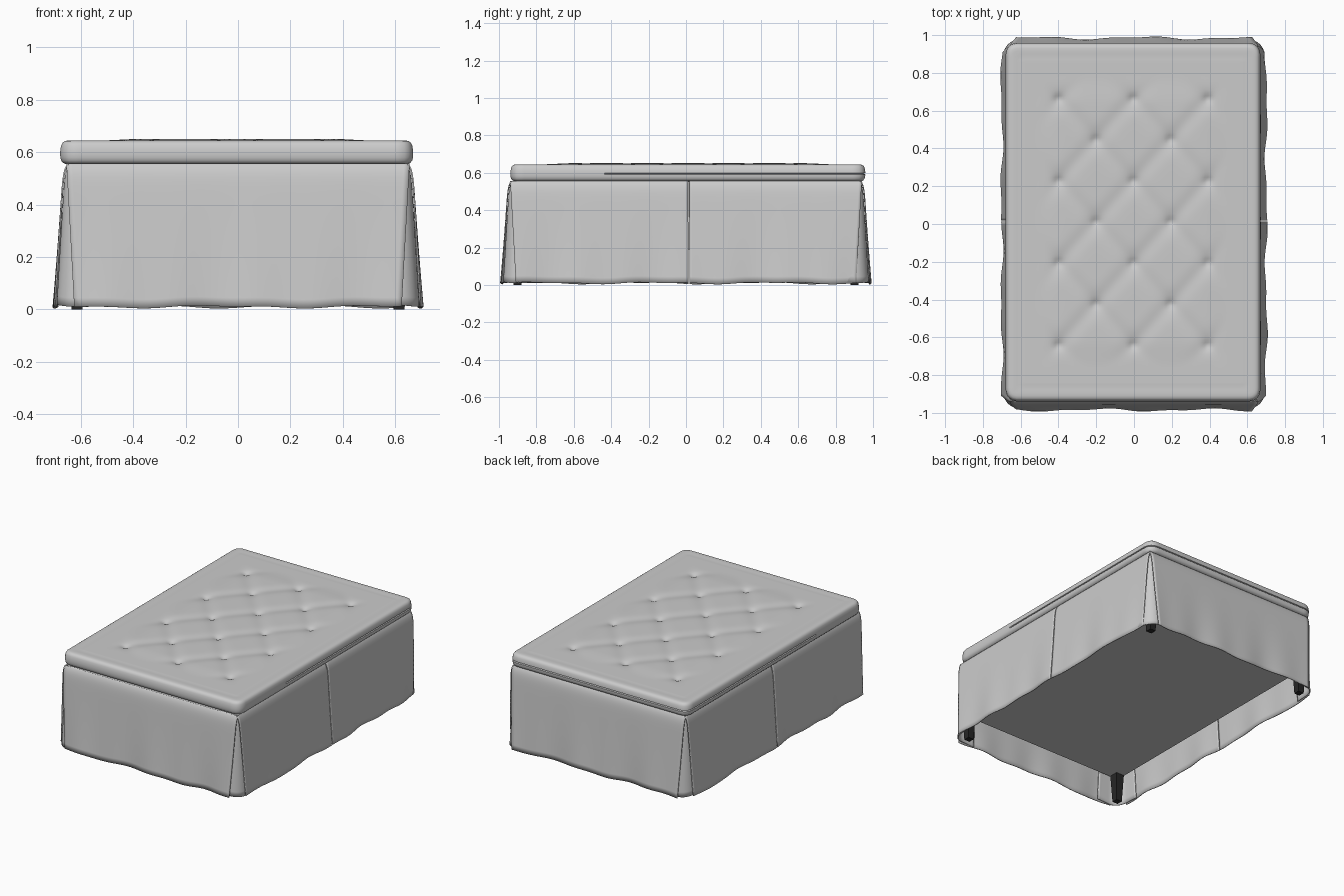
import bpy, bmesh, math
from mathutils import Vector

cube = bpy.data.objects.get("Cube")
if cube:
    bpy.data.objects.remove(cube, do_unlink=True)


def material(name, rgb, rough):
    m = bpy.data.materials.new(name)
    m.use_nodes = True
    m.diffuse_color = (*rgb, 1)
    node = m.node_tree.nodes["Principled BSDF"]
    node.inputs["Base Color"].default_value = (*rgb, 1)
    node.inputs["Roughness"].default_value = rough
    return m


FABRIC = material("grey fabric", (0.6, 0.6, 0.6), 0.9)
DARK_WOOD = material("black wood", (0.02, 0.02, 0.02), 0.5)


def finish(name, bm, mat, smooth=True):
    bmesh.ops.recalc_face_normals(bm, faces=bm.faces)
    mesh = bpy.data.meshes.new(name)
    bm.to_mesh(mesh)
    bm.free()
    mesh.materials.append(mat)
    ob = bpy.data.objects.new(name, mesh)
    bpy.context.collection.objects.link(ob)
    if smooth:
        bpy.ops.object.select_all(action="DESELECT")
        ob.select_set(True)
        bpy.context.view_layer.objects.active = ob
        bpy.ops.object.shade_smooth_by_angle(angle=math.radians(40))
    return ob


def clamp(v, lim):
    return max(-lim, min(lim, v))


# ---- Tufted cushion: domed top grid with rolled sides ----
CX, CY = -0.005, 0.01
TOP_X, TOP_Y, RADIUS = 0.645, 0.92, 0.03
STEP_X, STEP_Y = 0.395, 0.435
BUTTONS = [(i * STEP_X, (j - 1.5) * STEP_Y) for i in (-1, 0, 1) for j in range(4)]
BUTTONS += [((i - 0.5) * STEP_X, j * STEP_Y) for i in (0, 1) for j in (-1, 0, 1)]


def fade(v, inner, outer):
    k = max(0, min(1, (outer - abs(v)) / (outer - inner)))
    return k * k * (3 - 2 * k)


def top_height(x, y):
    # soft diagonal creases joining the buttons, then a pinch at every button
    area = fade(x, 0.36, 0.52) * fade(y, 0.62, 0.78)
    a, b = x / STEP_X, (y - 1.5 * STEP_Y) / STEP_Y
    z = 0.645
    for c in (a + b, a - b):
        z += area * (0.003 - 0.006 * math.exp(-((c - round(c)) / 0.14) ** 2))
    for bx, by in BUTTONS:
        d2 = (x - bx) ** 2 + (y - by) ** 2
        z -= 0.012 * math.exp(-d2 / 0.0004) + 0.004 * math.exp(-d2 / 0.004)
    # stitched border
    edge = min(TOP_X - abs(x), TOP_Y - abs(y))
    return z - 0.0015 * math.exp(-((edge - 0.045) / 0.008) ** 2)


bm = bmesh.new()
bmesh.ops.create_grid(bm, x_segments=88, y_segments=124, size=1)
outward = {}
for v in bm.verts:
    p = Vector((v.co.x * TOP_X, v.co.y * TOP_Y))
    core = Vector((clamp(p.x, TOP_X - RADIUS), clamp(p.y, TOP_Y - RADIUS)))
    d = p - core
    if d.length > 0:
        p = core + d.normalized() * max(abs(d.x), abs(d.y))
        outward[v] = d.normalized()
    v.co = (p.x, p.y, top_height(p.x, p.y))

ring = [v for v in bm.verts if v.is_boundary]
ring.sort(key=lambda v: math.atan2(v.co.y, v.co.x))
base = [(v.co.x, v.co.y, outward[v]) for v in ring]
ROLL = [(0.012, 0.642), (0.02, 0.636), (0.025, 0.626), (0.028, 0.61), (0.029, 0.599),
        (0.029, 0.595), (0.029, 0.591), (0.028, 0.58), (0.025, 0.568),
        (0.018, 0.56), (0.008, 0.555), (-0.02, 0.554)]
for k, (out, z) in enumerate(ROLL):
    new = []
    for x, y, d in base:
        # zip groove round the back, ending part way along both sides
        zipped = k == 5 and y > -0.44
        o = out - (0.01 if zipped else 0)
        new.append(bm.verts.new((x + d.x * o, y + d.y * o, z)))
    for i in range(len(ring)):
        bm.faces.new((ring[i - 1], ring[i], new[i], new[i - 1]))
    ring = new
bm.faces.new(ring)
cushion = finish("tufted_cushion", bm, FABRIC)
cushion.location = (CX, CY, 0)

# ---- Base box under the cushion ----
bm = bmesh.new()
bmesh.ops.create_cube(bm, size=1)
for v in bm.verts:
    v.co = (v.co.x * 1.296, v.co.y * 1.87, 0.372 + v.co.z * 0.364)
bmesh.ops.bevel(bm, geom=[e for e in bm.edges if abs(e.verts[0].co.z - e.verts[1].co.z) > 0.1],
                offset=0.03, segments=4, profile=0.5, affect="EDGES")
finish("base_box", bm, FABRIC)

# ---- Skirt ----
HX, HY, SKIRT_TOP = 0.655, 0.94, 0.555


def flare(t):
    return 0.032 * t + 0.016 * (1 - math.exp(-t * 22)) - 0.006


def ripple(s, phase):
    return math.sin(11 * s + phase) + 0.6 * math.sin(23 * s + 2.3 * phase)


def cloth(name, nu, f, nv=24):
    bm = bmesh.new()
    rows = [[bm.verts.new(f(i / nu, (j / nv) ** 1.5)) for i in range(nu + 1)] for j in range(nv + 1)]
    for j in range(nv):
        for i in range(nu):
            bm.faces.new((rows[j][i], rows[j][i + 1], rows[j + 1][i + 1], rows[j + 1][i]))
    ob = finish(name, bm, FABRIC)
    mod = ob.modifiers.new("cloth_thickness", "SOLIDIFY")
    mod.thickness = 0.006
    mod.offset = 0


def panel(name, normal, dist, left, right, phase):
    """Hanging panel; left and right give the edge position at depth t."""
    n = Vector(normal)
    along = Vector((-n.y, n.x, 0))

    def f(u, t):
        s = left(t) + (right(t) - left(t)) * u
        wave = ripple(s, phase)
        p = along * s + n * (dist + flare(t) + 0.006 * t * t * wave)
        hem = 0.01 + 0.004 * ripple(s * 0.9, phase + 2)
        p.z = SKIRT_TOP + (hem - SKIRT_TOP) * t
        return p
    cloth(name, 60, f)


def slit(half, sign):
    return lambda t: sign * (half - 0.03 * t)


for name, side, phase in (("front", -1, 0.4), ("back", 1, 2.1)):
    panel(name + "_skirt", (0, side, 0), HY, slit(HX, -1), slit(HX, 1), phase)
for name, side, phase in (("left", 1, 1.2), ("right", -1, 3.3)):
    seam = 0.015 * side
    panel(name + "_skirt_a", (side, 0, 0), HX, slit(HY, -1), lambda t: seam - 0.003, phase)
    panel(name + "_skirt_b", (side, 0, 0), HX, lambda t: seam + 0.003, slit(HY, 1), phase)


# Corner pleats tucked behind the panel edges
def pleat(name, sx, sy, r=0.05, tail=0.09):
    def f(u, t):
        a = max(0, min(1, (u - 0.25) / 0.5)) * math.pi / 2
        o = r + flare(t) - 0.008
        x = HX - r + math.cos(a) * o - max(0, u - 0.75) / 0.25 * tail
        y = HY - r + math.sin(a) * o - max(0, 0.25 - u) / 0.25 * tail
        hem = 0.014 + 0.003 * math.sin(u * 9 + sx)
        return sx * x, sy * y, SKIRT_TOP + (hem - SKIRT_TOP) * t
    cloth(name, 24, f)


# ---- Tapered legs ----
def leg(name, sx, sy):
    bm = bmesh.new()
    bmesh.ops.create_cube(bm, size=1)
    for v in bm.verts:
        w = 0.062 if v.co.z > 0 else 0.042
        v.co = (sx * 0.615 + v.co.x * w, sy * 0.9 + v.co.y * w, 0.1 + v.co.z * 0.2)
    finish(name, bm, DARK_WOOD, smooth=False)


for ny, sy in (("front", -1), ("back", 1)):
    for nx, sx in (("left", 1), ("right", -1)):
        pleat(f"{ny}_{nx}_pleat", sx, sy)
        leg(f"{ny}_{nx}_leg", sx, sy)
